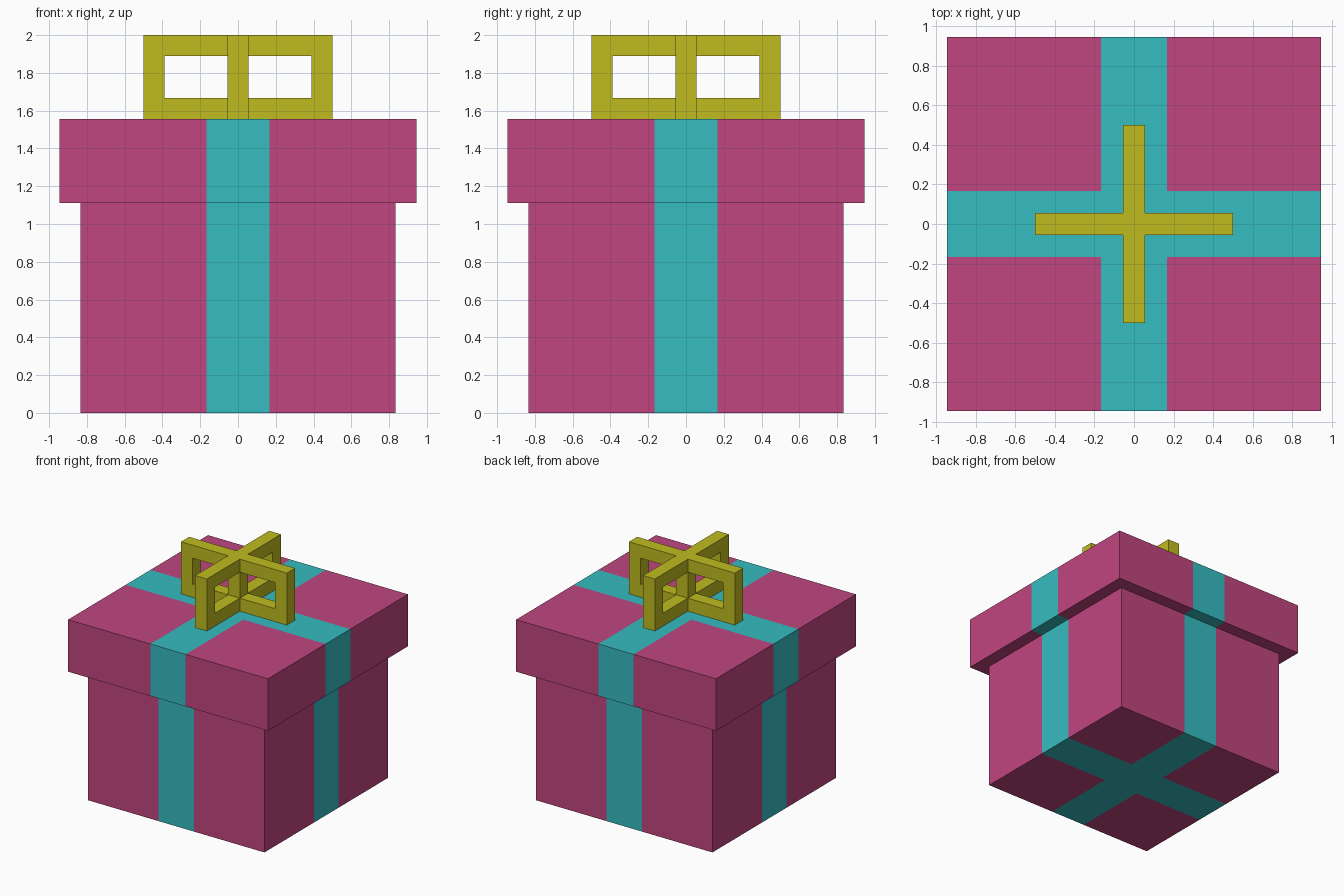
import bpy, bmesh
from math import pi
from mathutils import Matrix, Vector

if "Cube" in bpy.data.objects:
    bpy.data.objects.remove(bpy.data.objects["Cube"], do_unlink=True)

U = 1 / 18            # modelling unit
RIBBON = 3 * U        # half width of the ribbon


def material(name, rgb):
    mat = bpy.data.materials.new(name)
    mat.use_nodes = True
    mat.diffuse_color = (*rgb, 1)
    mat.node_tree.nodes["Principled BSDF"].inputs["Base Color"].default_value = (*rgb, 1)
    return mat


pink = material("pink paper", (0.527, 0.061, 0.216))
teal = material("teal ribbon", (0.037, 0.503, 0.527))
yellow = material("yellow bow", (0.527, 0.503, 0.0144))


def add_object(name, bm, mats):
    bmesh.ops.recalc_face_normals(bm, faces=bm.faces[:])
    mesh = bpy.data.meshes.new(name)
    bm.to_mesh(mesh)
    bm.free()
    for mat in mats:
        mesh.materials.append(mat)
    obj = bpy.data.objects.new(name, mesh)
    bpy.context.collection.objects.link(obj)
    return obj


def add_box(bm, half, z0, z1):
    size = Matrix.Diagonal((2 * half, 2 * half, z1 - z0, 1))
    bmesh.ops.create_cube(bm, size=1, matrix=Matrix.Translation((0, 0, (z0 + z1) / 2)) @ size)


def wrapped_box(name, half, z0, z1):
    """Box cut along the ribbon edges, with the crossing bands coloured."""
    bm = bmesh.new()
    add_box(bm, half, z0, z1)
    for axis in (Vector((1, 0, 0)), Vector((0, 1, 0))):
        for side in (-1, 1):
            bmesh.ops.bisect_plane(bm, geom=bm.verts[:] + bm.edges[:] + bm.faces[:],
                                   plane_co=axis * side * RIBBON, plane_no=axis)
    for face in bm.faces:
        c = face.calc_center_median()
        face.material_index = int(min(abs(c.x), abs(c.y)) < RIBBON)
    return add_object(name, bm, (pink, teal))


wrapped_box("gift_box", 15 * U, 0, 20 * U)
wrapped_box("lid", 17 * U, 20 * U, 28 * U)

# Bow: a square centre post with four C-shaped loops around it
bm = bmesh.new()
add_box(bm, U, 28 * U, 36 * U)
loop = [(1, 28), (9, 28), (9, 36), (1, 36), (1, 34), (7, 34), (7, 30), (1, 30)]
for i in range(4):
    turn = Matrix.Rotation(i * pi / 2, 4, "Z")
    verts = [bm.verts.new(turn @ Vector((x * U, -U, z * U))) for x, z in loop]
    face = bm.faces.new(verts)
    new = bmesh.ops.extrude_face_region(bm, geom=[face])["geom"]
    bmesh.ops.translate(bm, vec=turn @ Vector((0, 2 * U, 0)),
                        verts=[v for v in new if isinstance(v, bmesh.types.BMVert)])
add_object("bow", bm, (yellow,))
